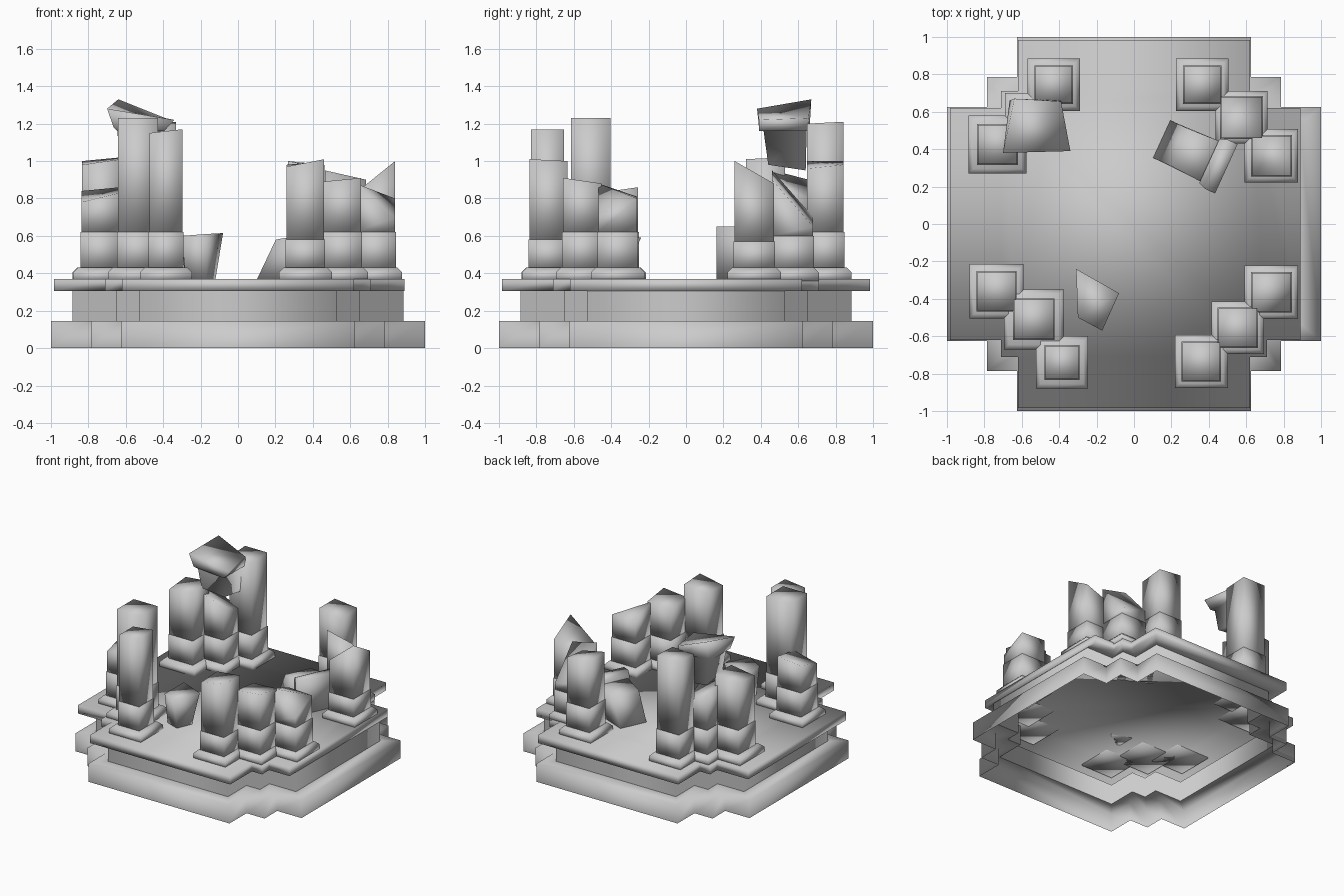
import bpy
import bmesh

cube = bpy.data.objects.get("Cube")
if cube:
    bpy.data.objects.remove(cube, do_unlink=True)

stone = bpy.data.materials.new("grey_stone")
stone.use_nodes = True
GREY = (0.6, 0.6, 0.6, 1)
stone.diffuse_color = GREY
stone.node_tree.nodes["Principled BSDF"].inputs["Base Color"].default_value = GREY


def loft(name, rings, bottom=True, top=True):
    """Skin a stack of equal-length point rings into one smooth-shaded part."""
    bm = bmesh.new()
    loops = [[bm.verts.new(p) for p in ring] for ring in rings]
    n = len(loops[0])
    for low, high in zip(loops, loops[1:]):
        for i in range(n):
            j = (i + 1) % n
            bm.faces.new((low[i], low[j], high[j], high[i]))
    if bottom:
        bm.faces.new(loops[0][::-1])
    if top:
        bm.faces.new(loops[-1])
    for face in bm.faces:
        face.smooth = True
    mesh = bpy.data.meshes.new(name)
    bm.to_mesh(mesh)
    bm.free()
    mesh.materials.append(stone)
    obj = bpy.data.objects.new(name, mesh)
    bpy.context.collection.objects.link(obj)
    return obj


def square(x, y, half, heights):
    """Square ring; heights is one value or one per corner, from front -x."""
    if not isinstance(heights, tuple):
        heights = (heights,) * 4
    corners = ((-1, -1), (1, -1), (1, 1), (-1, 1))
    return [(x + sx * half, y + sy * half, z) for (sx, sy), z in zip(corners, heights)]


def stepped(reach, mid, arm, z, x_limit=1.0):
    """Cross outline with one extra step in every corner."""
    quarter = [(reach, arm), (mid, arm), (mid, mid), (arm, mid), (arm, reach)]
    points = []
    for sx, sy in ((1, 1), (-1, 1), (-1, -1), (1, -1)):
        part = quarter if sx == sy else quarter[::-1]
        points += [(min(sx * x, x_limit), sy * y, z) for x, y in part]
    return points


# Stepped platform, open underneath
FLOOR = 0.37
plinth = (1.0, 0.785, 0.625)
wall = (0.885, 0.65, 0.53)
slab = (0.985, 0.71, 0.62)
loft("plinth", [stepped(*plinth, 0), stepped(*plinth, 0.145), stepped(*wall, 0.145)],
     bottom=False, top=False)
loft("platform_wall", [stepped(*wall, 0.145), stepped(*wall, 0.305)],
     bottom=False, top=False)
loft("platform_slab", [stepped(*wall, 0.305), stepped(*slab, 0.305, 0.89),
                       stepped(*slab, FLOOR, 0.89)], bottom=False)


# Broken square columns, each with a footing, a lower drum and a shaft
def column(name, x, y, half, heights, foot=0.14, drum=0.62):
    loft(name + "_footing", [square(x, y, foot, FLOOR - 0.01), square(x, y, foot, 0.405),
                             square(x, y, foot - 0.025, 0.43)])
    loft(name + "_drum", [square(x, y, half + 0.003, 0.42), square(x, y, half + 0.003, drum)])
    loft(name + "_shaft", [square(x, y, half - 0.002, drum), square(x, y, half - 0.002, heights)])


column("front_right_inner_column", -0.385, -0.74, 0.09, (1.15, 1.17, 1.17, 1.15))
column("front_right_middle_column", -0.535, -0.51, 0.108, 1.23, foot=0.16)
column("front_right_outer_column", -0.735, -0.36, 0.105, (0.78, 0.83, 0.86, 0.84), foot=0.145)
column("front_left_inner_column", 0.36, -0.735, 0.103, (0.97, 1.01, 1.0, 0.98), foot=0.142, drum=0.58)
column("front_left_middle_column", 0.555, -0.555, 0.105, (0.89, 0.91, 0.88, 0.87))
column("front_left_outer_column", 0.735, -0.365, 0.106, (0.88, 0.7, 0.8, 0.81), foot=0.143)
column("back_left_inner_column", 0.365, 0.745, 0.1, (1.0, 0.96, 0.98, 1.0))
column("back_left_middle_column", 0.575, 0.57, 0.112, (0.95, 0.9, 0.65, 0.7), foot=0.14, drum=0.6)
column("back_left_outer_column", 0.735, 0.365, 0.107, (0.83, 1.0, 0.88, 0.8), foot=0.143, drum=0.57)
column("back_right_inner_column", -0.43, 0.745, 0.1, (1.2, 1.2, 1.21, 1.21))
column("back_right_middle_column", -0.55, 0.56, 0.1, (0.95, 0.88, 0.8, 0.9))
column("back_right_outer_column", -0.73, 0.425, 0.106, (0.98, 1.01, 1.02, 1.0), foot=0.155)

# Broken capital tipped over the back right column
loft("broken_capital", [
    square(-0.53, 0.54, 0.1, (1.0, 0.98, 0.95, 0.97)),
    square(-0.53, 0.53, 0.115, 1.16),
    square(-0.53, 0.525, 0.135, (1.18, 1.16, 1.16, 1.2)),
    [(-0.7, 0.38, 1.28), (-0.34, 0.39, 1.22), (-0.39, 0.655, 1.23), (-0.64, 0.67, 1.33)],
])

# Small chunk of rubble on the floor
loft("rubble_chunk", [
    [(-0.28, -0.49, FLOOR), (-0.17, -0.53, FLOOR), (-0.12, -0.41, FLOOR), (-0.28, -0.35, FLOOR)],
    [(-0.3, -0.5, 0.6), (-0.17, -0.57, 0.61), (-0.08, -0.37, 0.615), (-0.31, -0.24, 0.59)],
])


# Fallen column piece with its capital, lying on the floor
def upright(x_low, x_high, half, height):
    return [(x_low, -half, 0), (x_low, half, 0), (x_high, half, height), (x_high, -half, height)]


for name, rings in (
    ("fallen_shaft", [upright(-0.2, -0.09, 0.11, 0.21), upright(0.1, 0.1, 0.12, 0.24)]),
    ("fallen_capital", [upright(0.08, 0.08, 0.13, 0.26), upright(0.12, 0.12, 0.145, 0.28),
                        upright(0.18, 0.18, 0.145, 0.28)]),
):
    piece = loft(name, rings)
    piece.location = (0.33, 0.37, FLOOR)
    piece.rotation_euler.z = -0.43
